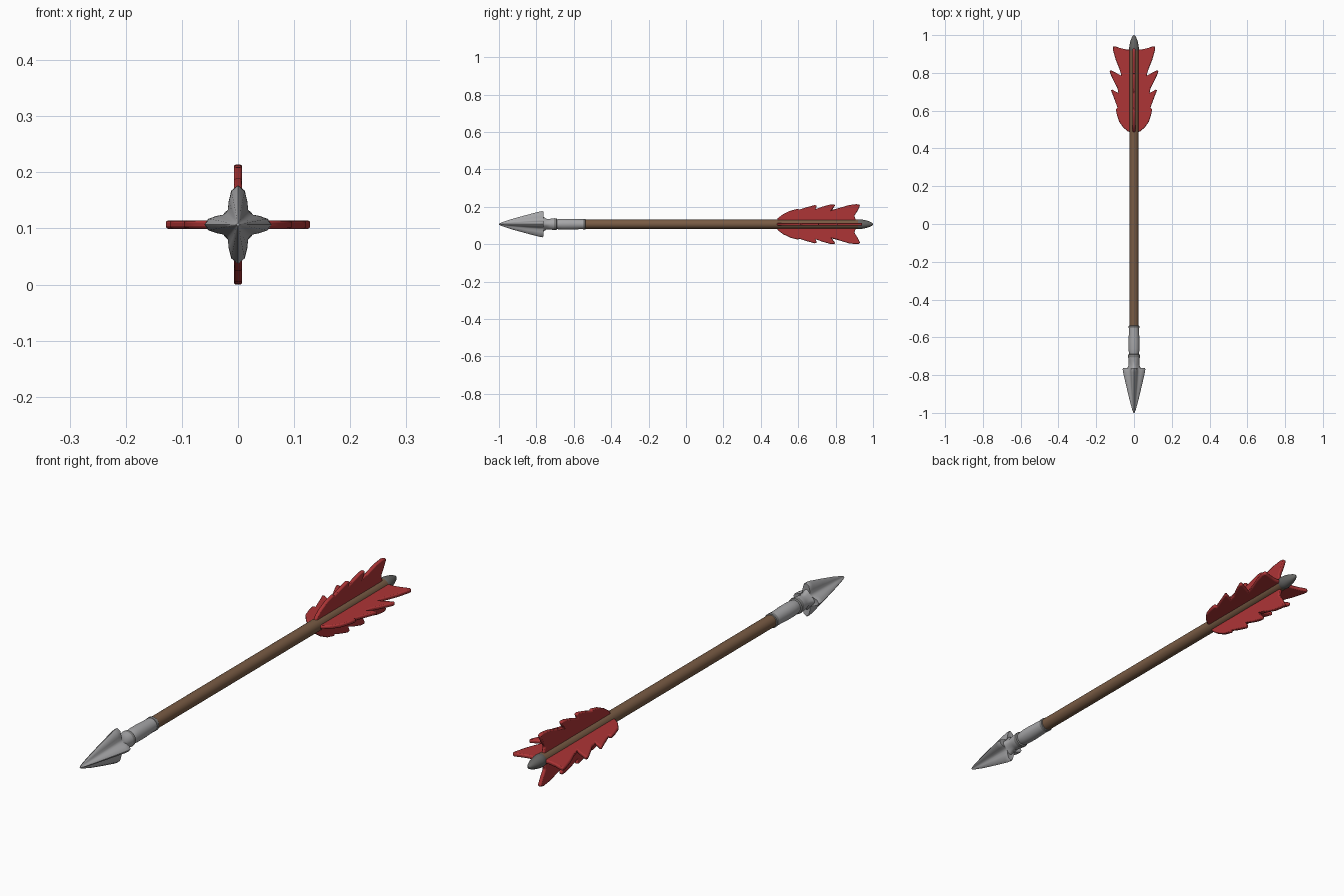
import bpy, bmesh, math

if "Cube" in bpy.data.objects:
    bpy.data.objects.remove(bpy.data.objects["Cube"])

AXIS_Z = 0.107


def material(name, rgb):
    m = bpy.data.materials.new(name)
    m.diffuse_color = (*rgb, 1)
    m.use_nodes = True
    m.node_tree.nodes["Principled BSDF"].inputs["Base Color"].default_value = m.diffuse_color
    return m


STEEL = material("light steel", (0.38, 0.38, 0.39))
DARK = material("dark grey", (0.13, 0.13, 0.125))
RING = material("mid grey", (0.22, 0.22, 0.22))
WOOD = material("brown wood", (0.19, 0.105, 0.058))
RED = material("red feather", (0.42, 0.035, 0.037))


def finish(name, bm, mat, angle=35):
    bmesh.ops.recalc_face_normals(bm, faces=bm.faces)
    me = bpy.data.meshes.new(name)
    bm.to_mesh(me)
    bm.free()
    me.materials.append(mat)
    ob = bpy.data.objects.new(name, me)
    bpy.context.collection.objects.link(ob)
    ob.location.z = AXIS_Z
    bpy.ops.object.select_all(action='DESELECT')
    bpy.context.view_layer.objects.active = ob
    ob.select_set(True)
    bpy.ops.object.shade_smooth_by_angle(angle=math.radians(angle))
    return ob


def loft(name, rings, mat, n=24, angle=35):
    """Rings of (y, radius toward x, radius toward z, core radius) along the y axis."""
    bm = bmesh.new()
    loops = []
    for y, rx, rz, core in rings:
        loop = []
        for i in range(n):
            t = 2 * math.pi * i / n
            c, s = math.cos(t), math.sin(t)
            vane = rx if abs(c) > abs(s) else rz
            r = core + (vane - core) * abs(math.cos(2 * t)) ** 3
            loop.append(bm.verts.new((r * c, y, r * s)))
        loops.append(loop)
    for a, b in zip(loops, loops[1:]):
        for i in range(n):
            j = (i + 1) % n
            bm.faces.new((a[i], a[j], b[j], b[i]))
    bm.faces.new(loops[0])
    bm.faces.new(loops[-1])
    return finish(name, bm, mat, angle)


def lathe(name, profile, mat):
    return loft(name, [(y, r, r, r) for y, r in profile], mat)


# four-vaned arrowhead with concave sides
loft("arrowhead", [
    (-1.0, .003, .003, .002), (-.985, .009, .010, .007),
    (-.93, .024, .028, .015), (-.85, .043, .050, .024),
    (-.785, .058, .067, .030), (-.768, .060, .070, .030),
    (-.762, .056, .066, .030), (-.764, .036, .040, .029),
    (-.745, .028, .028, .025), (-.725, .029, .029, .029),
    (-.705, .031, .031, .031)], STEEL, n=32, angle=40)

# collar, socket and end band
lathe("head_collar", [(-.710, .024), (-.709, .030), (-.702, .032),
                      (-.692, .031), (-.688, .024)], RING)
lathe("socket", [(-.695, .024), (-.685, .027), (-.66, .029), (-.62, .029),
                 (-.56, .0265), (-.548, .0265)], STEEL)
lathe("socket_band", [(-.552, .024), (-.551, .028), (-.539, .028), (-.537, .024)], RING)

# wooden shaft and tail nock
lathe("shaft", [(-.56, .0245), (.93, .0245)], WOOD)
lathe("nock", [(.915, .0235), (.925, .026), (.94, .025), (.965, .020),
               (.985, .013), (.996, .007), (1.0, .003)], DARK)

# feather outlines as (y, distance from the axis)
SIDE = [(.485, .015), (.49, .032), (.51, .056), (.54, .078), (.575, .090),
        (.61, .097), (.613, .086), (.65, .100), (.685, .113), (.71, .123),
        (.711, .115), (.693, .082), (.72, .088), (.75, .104), (.79, .123),
        (.808, .130), (.815, .124), (.80, .095), (.785, .066), (.82, .077),
        (.87, .097), (.92, .111), (.938, .113), (.942, .104), (.932, .075),
        (.925, .045), (.925, .015)]
UPRIGHT = [(.485, .015), (.49, .032), (.52, .054), (.56, .073), (.60, .083),
           (.605, .077), (.64, .089), (.69, .103), (.70, .098), (.692, .080),
           (.73, .094), (.77, .105), (.793, .107), (.797, .100), (.78, .076),
           (.82, .087), (.87, .102), (.91, .107), (.928, .105), (.93, .097),
           (.915, .068), (.90, .045), (.91, .015)]


def feather(name, outline, turn, half=.0075):
    bm = bmesh.new()
    face = bm.faces.new([bm.verts.new((r, y, -half)) for y, r in outline])
    out = bmesh.ops.extrude_face_region(bm, geom=[face])
    for v in out["geom"]:
        if isinstance(v, bmesh.types.BMVert):
            v.co.z = half
    ob = finish(name, bm, RED, 50)
    ob.rotation_euler.y = turn
    bev = ob.modifiers.new("rounded rim", 'BEVEL')
    bev.width = .005
    bev.segments = 2
    bev.limit_method = 'ANGLE'
    bev.angle_limit = math.radians(40)


# four feathers around the tail
for i, name in enumerate(["right", "bottom", "left", "top"]):
    feather(name + "_feather", UPRIGHT if i % 2 else SIDE, i * math.pi / 2)
